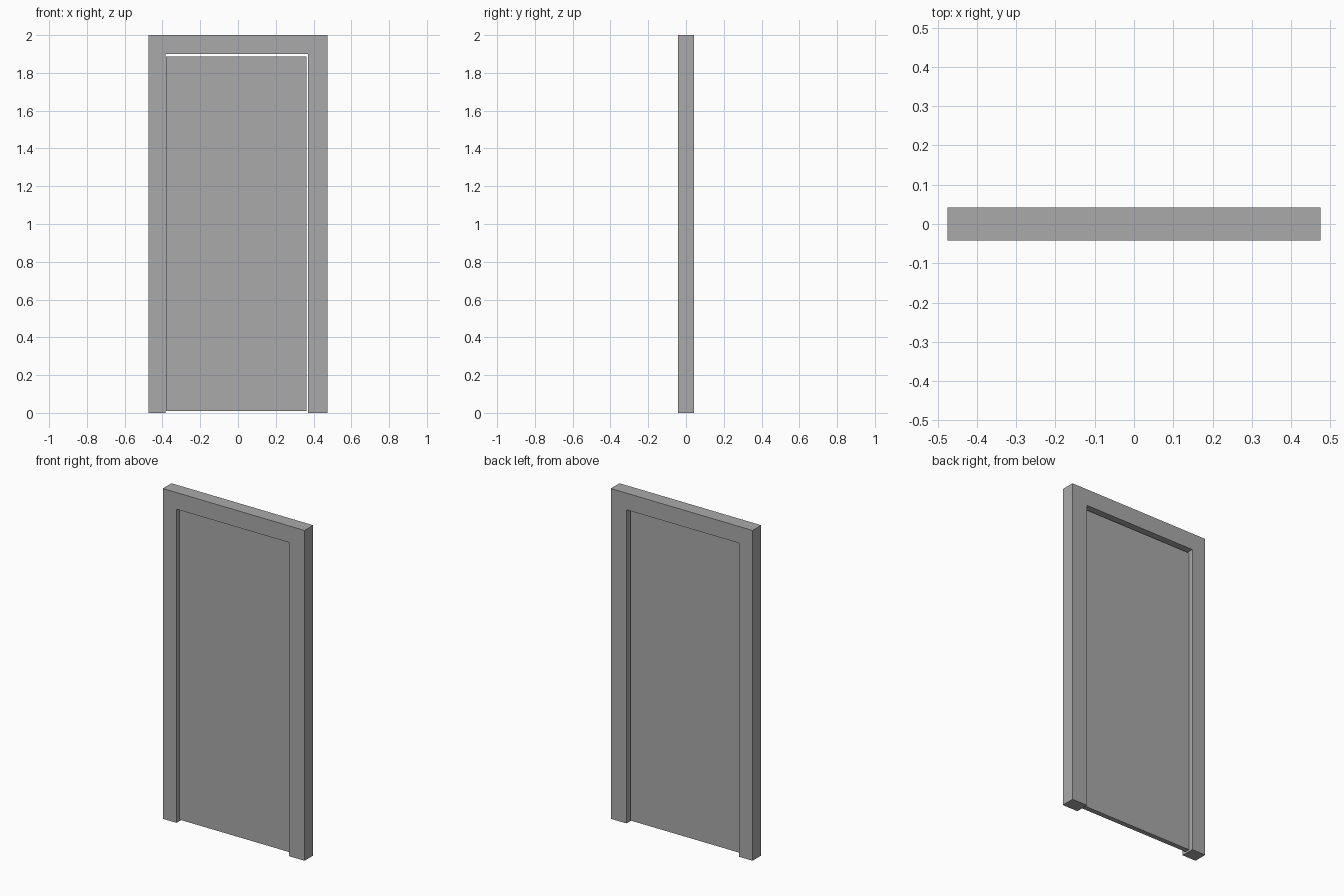
import bpy, bmesh

if "Cube" in bpy.data.objects:
    bpy.data.objects.remove(bpy.data.objects["Cube"])

grey = bpy.data.materials.new("plain_grey")
grey.diffuse_color = (0.4, 0.4, 0.4, 1.0)
grey.use_nodes = True
grey.node_tree.nodes["Principled BSDF"].inputs["Base Color"].default_value = grey.diffuse_color


def extruded_panel(name, outline, half_depth):
    """Closed x/z outline turned into a solid centred on y = 0."""
    bm = bmesh.new()
    face = bm.faces.new([bm.verts.new((x, -half_depth, z)) for x, z in outline])
    grown = bmesh.ops.extrude_face_region(bm, geom=[face])["geom"]
    moved = [v for v in grown if isinstance(v, bmesh.types.BMVert)]
    bmesh.ops.translate(bm, verts=moved, vec=(0, 2 * half_depth, 0))
    bmesh.ops.recalc_face_normals(bm, faces=bm.faces)
    mesh = bpy.data.meshes.new(name)
    bm.to_mesh(mesh)
    bm.free()
    mesh.materials.append(grey)
    obj = bpy.data.objects.new(name, mesh)
    bpy.context.collection.objects.link(obj)
    return obj


# Frame: two jambs joined by a header, open at the floor
W, H = 0.475, 2.0
LEFT, RIGHT, HEAD = -0.383, 0.37, 1.899
extruded_panel("door_frame", [(-W, 0), (LEFT, 0), (LEFT, HEAD), (RIGHT, HEAD),
                              (RIGHT, 0), (W, 0), (W, H), (-W, H)], 0.0415)

# Door leaf: thin slab set back from both faces, with clearance gaps
extruded_panel("door_leaf", [(-0.381, 0.01), (0.362, 0.01),
                             (0.362, 1.888), (-0.381, 1.888)], 0.015)
